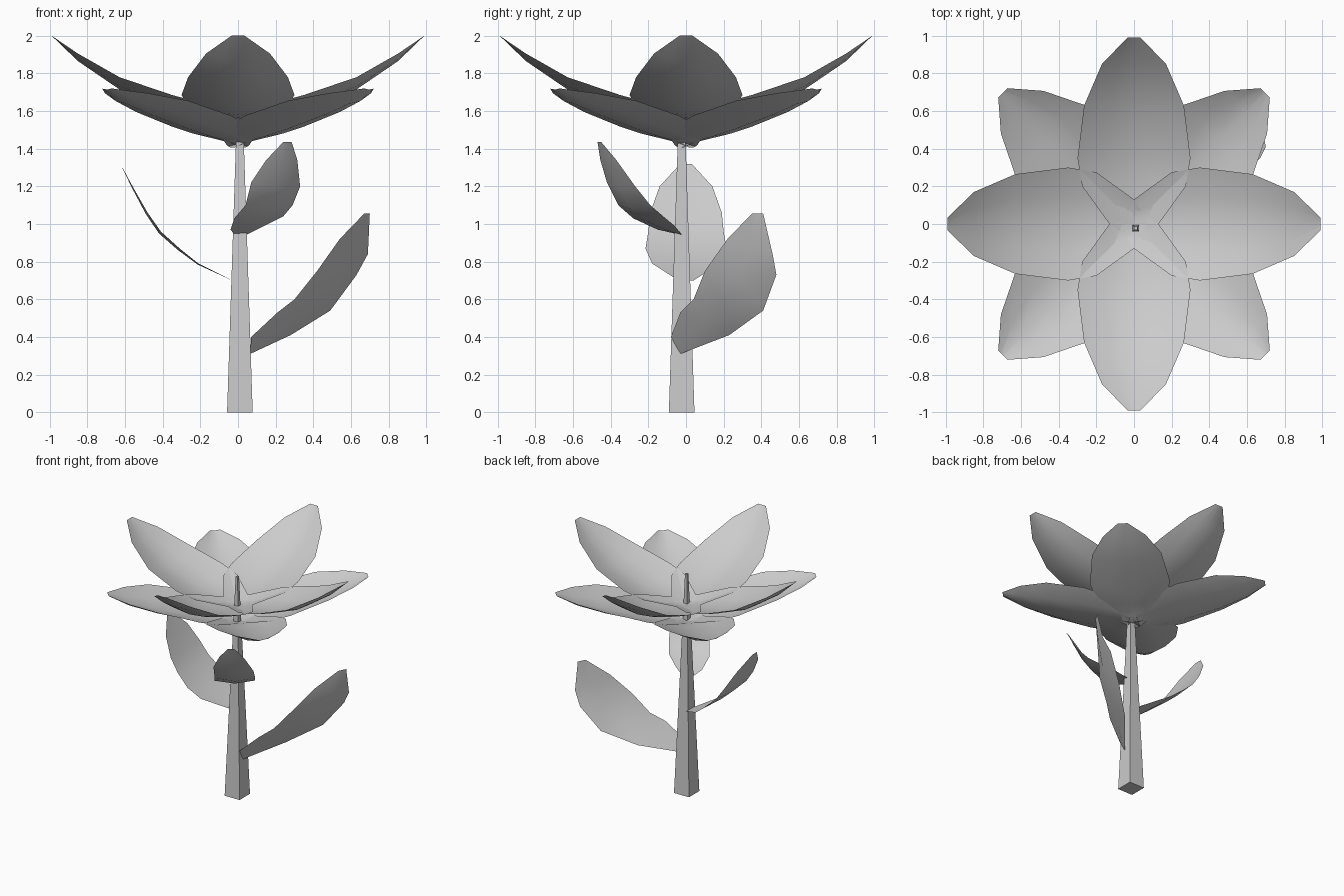
import bpy, math
from mathutils import Vector, Matrix

if "Cube" in bpy.data.objects:
    bpy.data.objects.remove(bpy.data.objects["Cube"])


def sheet(name, rows):
    """Smooth open surface lofted through rows of points."""
    n = len(rows[0])
    verts = [p for row in rows for p in row]
    faces = [(i * n + j, i * n + j + 1, (i + 1) * n + j + 1, (i + 1) * n + j)
             for i in range(len(rows) - 1) for j in range(n - 1)]
    me = bpy.data.meshes.new(name)
    me.from_pydata(verts, [], faces)
    me.polygons.foreach_set("use_smooth", [True] * len(faces))
    ob = bpy.data.objects.new(name, me)
    bpy.context.collection.objects.link(ob)
    return ob


def petal(name, profile, angle):
    """profile rows: radius, half width, midline height, edge lift."""
    rot = Matrix.Rotation(angle, 3, 'Z')
    rows = [[rot @ Vector((r, s * w, z + lift * s * s)) for s in (1, .5, 0, -.5, -1)][::-1]
            for r, w, z, lift in profile]
    return sheet(name, rows)


def leaf(name, left, right, sag):
    """Leaf between two edge curves, with a sagging midrib."""
    rows = []
    n = len(left) - 1
    for i, (a, b) in enumerate(zip(left, right)):
        a, b = Vector(a), Vector(b)
        mid = (a + b) / 2 + Vector(sag) * math.sin(math.pi * i / n)
        rows.append([b, mid, a])
    return sheet(name, rows)


# Square tapered stem reaching up into the flower
bpy.ops.mesh.primitive_cone_add(vertices=4, radius1=.068 * 2 ** .5, radius2=.009 * 2 ** .5,
                                depth=1.8, location=(.01, -.023, .9),
                                rotation=(0, 0, math.pi / 4))
bpy.context.object.name = "stem"

# Two rings of four cupped petals
upper = [(-.06, .04, 1.55, .01), (0, .13, 1.557, .03), (.2, .275, 1.58, .065),
         (.35, .3, 1.61, .075), (.63, .265, 1.715, .065), (.85, .17, 1.865, .04),
         (.99, .035, 2.0, 0)]
lower = [(-.04, .04, 1.405, .01), (0, .12, 1.425, .03), (.2, .27, 1.465, .06),
         (.35, .3, 1.5, .075), (.635, .26, 1.575, .08), (.84, .16, 1.64, .055),
         (.985, .035, 1.715, .005)]
for k in range(4):
    petal(f"upper_petal_{k + 1}", upper, k * math.pi / 2)
    petal(f"lower_petal_{k + 1}", lower, (k + .5) * math.pi / 2)

# Large low leaf, pointing right and back
leaf("low_leaf",
     [(.07, -.08, .40), (.21, -.03, .53), (.30, .04, .60), (.42, .10, .75),
      (.54, .22, .92), (.67, .35, 1.055)],
     [(.065, -.03, .31), (.28, .23, .41), (.49, .41, .54), (.63, .48, .73),
      (.69, .46, .84), (.70, .41, 1.055)],
     (.02, -.01, -.02))

# Middle leaf, pointing left: midrib x, z and half width
mid = [(-.03, .70, .04), (-.21, .79, .18), (-.31, .87, .215), (-.41, .96, .20),
       (-.48, 1.06, .19), (-.56, 1.20, .14), (-.625, 1.32, .03)]
leaf("middle_leaf", [(x, -w, z) for x, z, w in mid], [(x, w, z) for x, z, w in mid][:],
     (-.01, 0, -.01)).data.flip_normals()

# Small high leaf, pointing forward and right
leaf("high_leaf",
     [(-.02, -.04, .945), (-.04, -.15, .97), (-.02, -.28, 1.03), (.04, -.36, 1.10),
      (.07, -.42, 1.22), (.15, -.455, 1.34), (.24, -.47, 1.435)],
     [(.04, -.02, .94), (.14, -.06, .99), (.24, -.12, 1.04), (.29, -.19, 1.10),
      (.33, -.27, 1.20), (.315, -.37, 1.34), (.285, -.45, 1.435)],
     (.01, -.015, -.02))
